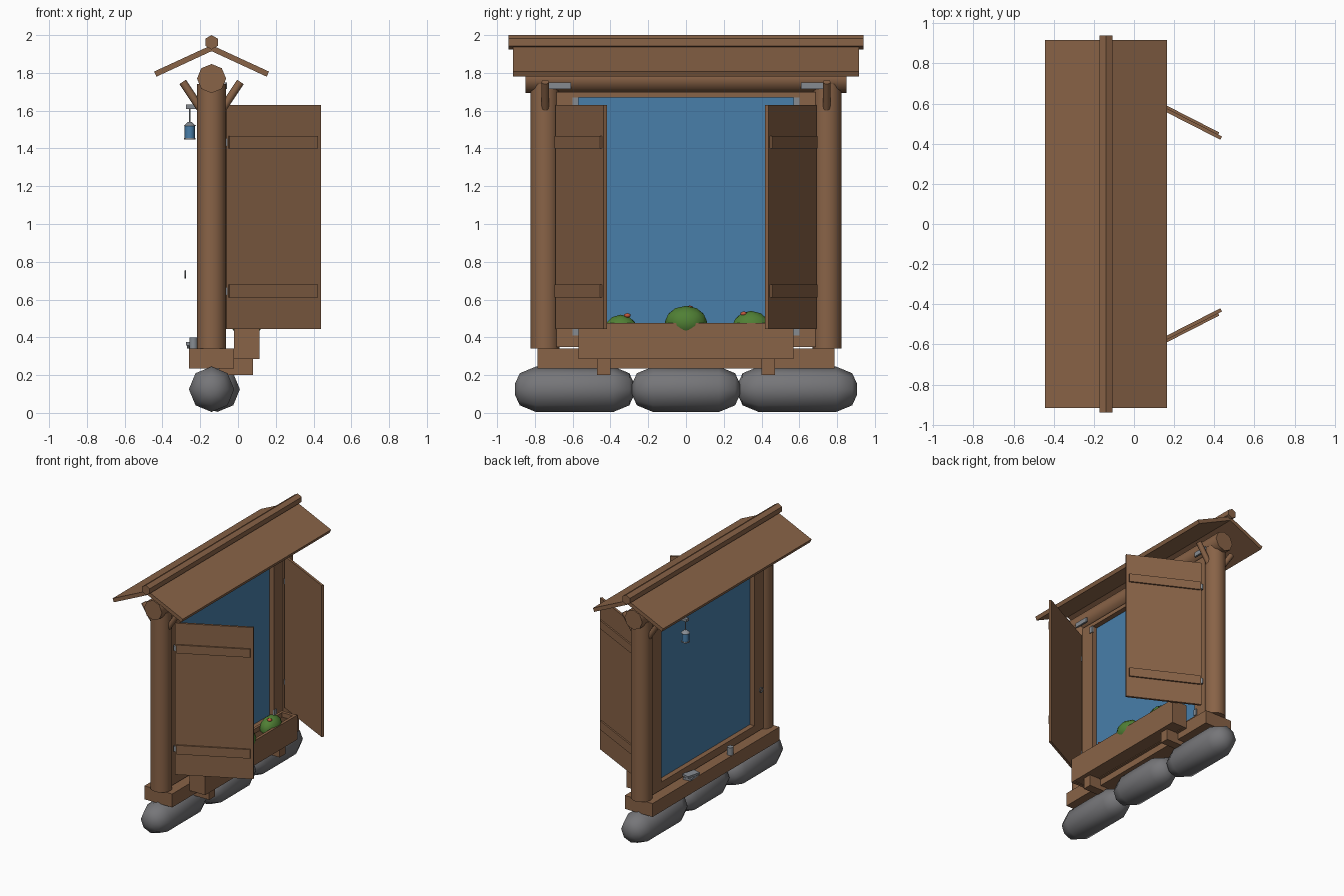
import bpy, bmesh, math
from mathutils import Vector, Matrix

if "Cube" in bpy.data.objects:
    bpy.data.objects.remove(bpy.data.objects["Cube"])


def mat(name, r, g, b):
    m = bpy.data.materials.new(name)
    m.diffuse_color = (r, g, b, 1)
    m.use_nodes = True
    m.node_tree.nodes["Principled BSDF"].inputs["Base Color"].default_value = m.diffuse_color
    return m


WOOD = mat("wood", 0.25, 0.125, 0.063)
STONE = mat("stone", 0.18, 0.18, 0.19)
METAL = mat("metal", 0.24, 0.26, 0.285)
GLASS = mat("blue_glass", 0.065, 0.209, 0.40)
LEAF = mat("leaf_green", 0.08, 0.215, 0.035)
BLOOM = mat("bloom_red", 0.55, 0.10, 0.045)
SOIL = mat("soil", 0.09, 0.045, 0.022)
CX = -0.14  # centre plane of the wall


def finish(name, bm, m, smooth=None):
    bmesh.ops.recalc_face_normals(bm, faces=bm.faces)
    me = bpy.data.meshes.new(name)
    bm.to_mesh(me)
    bm.free()
    ob = bpy.data.objects.new(name, me)
    bpy.context.collection.objects.link(ob)
    me.materials.append(m)
    if smooth:
        bpy.ops.object.select_all(action='DESELECT')
        ob.select_set(True)
        bpy.context.view_layer.objects.active = ob
        bpy.ops.object.shade_smooth_by_angle(angle=math.radians(smooth))
    return ob


def box(name, x, y, z, m, matrix=None):
    """Box from (min, max) pairs, with an optional placement matrix."""
    bm = bmesh.new()
    size = Vector((x[1] - x[0], y[1] - y[0], z[1] - z[0]))
    mid = Vector((sum(x) / 2, sum(y) / 2, sum(z) / 2))
    bmesh.ops.create_cube(bm, size=1, matrix=Matrix.Translation(mid) @ Matrix.Diagonal(size.to_4d()))
    if matrix:
        bm.transform(matrix)
    return finish(name, bm, m)


def rod(name, a, b, r, sides, m, r2=None, smooth=50):
    """Cylinder or cone between two points."""
    a, b = Vector(a), Vector(b)
    bm = bmesh.new()
    bmesh.ops.create_cone(bm, cap_ends=True, segments=sides, radius1=r,
                          radius2=r if r2 is None else r2, depth=(b - a).length)
    q = Vector((0, 0, 1)).rotation_difference(b - a).to_matrix().to_4x4()
    bm.transform(Matrix.Translation((a + b) / 2) @ q)
    return finish(name, bm, m, smooth)


def lathe_y(name, centre, profile, sides, m):
    """Solid turned around the y axis from (y, radius) pairs."""
    bm = bmesh.new()
    rings = [[bm.verts.new((centre[0] + r * math.sin(k * math.tau / sides), centre[1] + y,
                            centre[2] + r * math.cos(k * math.tau / sides)))
              for k in range(sides)] for y, r in profile]
    for p, q in zip(rings, rings[1:]):
        for k in range(sides):
            n = (k + 1) % sides
            bm.faces.new((p[k], p[n], q[n], q[k]))
    bm.faces.new(rings[0])
    bm.faces.new(rings[-1])
    return finish(name, bm, m, 50)


def blob(name, c, scale, m, subdiv=2):
    bm = bmesh.new()
    bmesh.ops.create_icosphere(bm, subdivisions=subdiv, radius=1)
    bm.transform(Matrix.Translation(c) @ Matrix.Diagonal((*scale, 1)))
    return finish(name, bm, m, 60)


# Foundation stones: three rounded, elongated boulders
for label, x, y, h in (("left", CX, -0.59, 0.315), ("middle", CX + 0.03, 0, 0.285), ("right", CX, 0.59, 0.315)):
    prof = [(-h, 0.03), (-h + 0.025, 0.085), (-h + 0.11, 0.12)]
    prof += [(-t, r) for t, r in reversed(prof)]
    lathe_y("stone_" + label, (x, y, 0.125), prof, 8, STONE)

# Sill beam and top beam
box("sill_beam", (-0.26, -0.02), (-0.785, 0.785), (0.235, 0.34), WOOD)
lathe_y("top_beam", (CX, 0, 1.77), [(-0.85, 0.077), (0.85, 0.077)], 8, WOOD)

# Roof: two sloping boards and a ridge log
for label, s in (("back", -1), ("front", 1)):
    bm = bmesh.new()
    sect = [(0, 1.945), (0.293, 1.809), (0.305, 1.782), (0, 1.918)]
    sect = [(0, 1.947), (0.304, 1.807), (0.292, 1.78), (0, 1.915)]
    ends = [[bm.verts.new((CX + s * x, y, z)) for x, z in sect] for y in (-0.917, 0.917)]
    bm.faces.new(ends[0])
    bm.faces.new(ends[1])
    for k in range(4):
        n = (k + 1) % 4
        bm.faces.new((ends[0][k], ends[0][n], ends[1][n], ends[1][k]))
    finish("roof_board_" + label, bm, WOOD)
lathe_y("ridge_log", (CX, 0, 1.962), [(-0.94, 0.038), (0.94, 0.038)], 6, WOOD)

# Window frame and glass
for z, label in (((0.35, 0.41), "bottom"), ((1.67, 1.70), "top")):
    box("frame_rail_" + label, (-0.19, -0.09), (-0.575, 0.575), z, WOOD)
box("window_pane", (-0.15, -0.13), (-0.577, 0.577), (0.405, 1.672), GLASS)

# Parts repeated on both sides
for label, s in (("left", -1), ("right", 1)):
    def yy(a, b):
        return tuple(sorted((s * a, s * b)))

    rod("post_" + label, (CX, s * 0.747, 0.34), (CX, s * 0.747, 1.74), 0.077, 16, WOOD)
    box("frame_stile_" + label, (-0.19, -0.09), yy(0.575, 0.685), (0.35, 1.70), WOOD)
    # Slanted braces under the roof
    for t, side in ((-1, "back"), (1, "front")):
        rod(f"brace_{side}_{label}", (CX + t * 0.045, s * 0.745, 1.59),
            (CX + t * 0.153, s * 0.745, 1.752), 0.021, 8, WOOD)
    # Metal straps and corner clips
    box("beam_strap_" + label, (-0.072, -0.058), yy(0.61, 0.73), (1.715, 1.75), METAL)
    for z, pos in (((1.62, 1.67), "top"), ((0.41, 0.46), "bottom")):
        box(f"corner_clip_{pos}_{label}", (-0.095, -0.083), yy(0.57, 0.60), z, METAL)
    # Open shutter with battens, local x runs along the board
    ang = -s * math.atan2(0.255, 0.5)
    place = Matrix.Translation((-0.06, s * 0.69, 0)) @ Matrix.Rotation(ang, 4, 'Z')
    box("shutter_" + label, (0, 0.56), yy(-0.018, 0), (0.445, 1.63), WOOD, place)
    for i, z in enumerate(((0.61, 0.68), (1.40, 1.465))):
        box(f"shutter_batten_{i}_{label}", (0.01, 0.538), yy(0, 0.012), z, WOOD, place)
        zc = sum(z) / 2
        rod(f"hinge_{i}_{label}", (-0.066, s * 0.683, zc - 0.02), (-0.066, s * 0.683, zc + 0.02), 0.012, 8, METAL)
    # Planter support and end wall
    box("planter_bracket_" + label, (-0.10, 0.08), yy(0.40, 0.47), (0.20, 0.287), WOOD)
    box("planter_end_" + label, (-0.02, 0.115), yy(0.545, 0.57), (0.285, 0.475), WOOD)

# Planter box
box("planter_front", (0.093, 0.115), (-0.57, 0.57), (0.285, 0.477), WOOD)
box("planter_back", (-0.02, 0.0), (-0.545, 0.545), (0.285, 0.475), WOOD)
box("planter_floor", (0.0, 0.093), (-0.545, 0.545), (0.29, 0.31), WOOD)
box("planter_soil", (0.0, 0.093), (-0.545, 0.545), (0.31, 0.44), SOIL)

# Bushes with small blooms
for i, (y, r, top) in enumerate(((-0.345, 0.09, 0.52), (0, 0.11, 0.567), (0.345, 0.10, 0.54))):
    x_r = 0.085 if i == 1 else 0.07
    blob(f"bush_{i}", (0.045, y, top - 0.085), (x_r, r * 1.02, 0.085), LEAF)
for i, (x, y, z) in enumerate(((0.06, -0.31, 0.516), (0.02, 0.02, 0.556), (0.06, 0.305, 0.525))):
    blob(f"bloom_{i}", (x, y, z), (0.02, 0.02, 0.013), BLOOM, 1)

# Hanging lantern on the back
LX, LY = -0.255, 0.37
box("lantern_arm", (-0.275, -0.19), (LY - 0.015, LY + 0.015), (1.61, 1.632), METAL)
rod("lantern_hanger", (LX, LY, 1.53), (LX, LY, 1.61), 0.005, 6, METAL)
rod("lantern_glass", (LX, LY, 1.455), (LX, LY, 1.52), 0.027, 8, GLASS)
rod("lantern_base", (LX, LY, 1.447), (LX, LY, 1.456), 0.031, 8, METAL)
rod("lantern_cap", (LX, LY, 1.518), (LX, LY, 1.54), 0.034, 8, METAL, r2=0.01)

# Things on the back ledge: two stacked slabs, a cup, and a pull ring
for i, turn in enumerate((0.1, -0.25)):
    box(f"ledge_slab_{i}", (-0.032, 0.032), (-0.055, 0.055), (0.34 + i * 0.018, 0.356 + i * 0.018), METAL,
        Matrix.Translation((-0.232, 0.27, 0)) @ Matrix.Rotation(turn, 4, 'Z'))
rod("ledge_cup", (-0.236, -0.21, 0.34), (-0.236, -0.21, 0.40), 0.023, 10, METAL)
bpy.ops.mesh.primitive_torus_add(major_segments=12, minor_segments=6, major_radius=0.018, minor_radius=0.005,
                                 location=(-0.28, -0.53, 0.733), rotation=(0, math.pi / 2, 0))
ring = bpy.context.object
ring.name = "pull_ring"
ring.data.materials.append(METAL)
